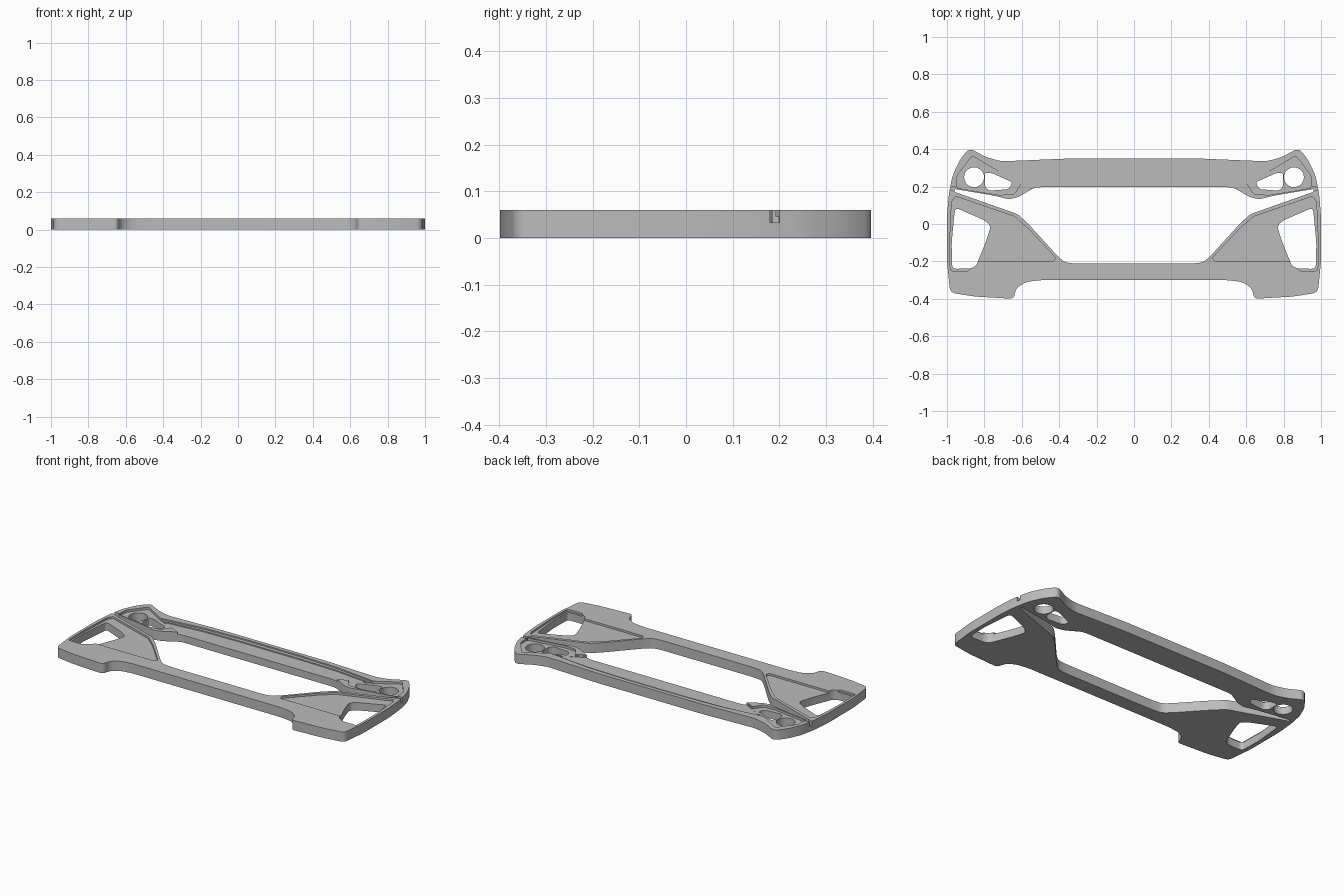
import bpy, bmesh
from mathutils import Vector

cube = bpy.data.objects.get("Cube")
if cube:
    bpy.data.objects.remove(cube, do_unlink=True)

HEIGHT = 0.06

grey = bpy.data.materials.new("plain_grey")
grey.use_nodes = True
colour = (0.5, 0.5, 0.5, 1)
grey.diffuse_color = colour
grey.node_tree.nodes["Principled BSDF"].inputs["Base Color"].default_value = colour


def rounded(points, radius, steps=5):
    """Round every corner of a closed profile."""
    pts = [Vector(p) for p in points]
    out = []
    for i, p in enumerate(pts):
        a, b = pts[i - 1] - p, pts[(i + 1) % len(pts)] - p
        r = min(radius, a.length * 0.45, b.length * 0.45)
        start, end = p + a.normalized() * r, p + b.normalized() * r
        for k in range(steps + 1):
            t = k / steps
            out.append(start * (1 - t) ** 2 + p * 2 * t * (1 - t) + end * t * t)
    return out


def slab(name, profile, z0, z1):
    """Extrude a flat profile between two heights."""
    bm = bmesh.new()
    face = bm.faces.new([bm.verts.new((p[0], p[1], z0)) for p in profile])
    top = bmesh.ops.extrude_face_region(bm, geom=[face])["geom"]
    moved = [v for v in top if isinstance(v, bmesh.types.BMVert)]
    bmesh.ops.translate(bm, verts=moved, vec=(0, 0, z1 - z0))
    bmesh.ops.recalc_face_normals(bm, faces=bm.faces)
    mesh = bpy.data.meshes.new(name)
    bm.to_mesh(mesh)
    bm.free()
    mesh.materials.append(grey)
    obj = bpy.data.objects.new(name, mesh)
    bpy.context.collection.objects.link(obj)
    return obj


def flip(points):
    return [(-x, y) for x, y in reversed(points)]


def whole(half):
    return half + flip(half)


def cut(body, profile, floor):
    """Cut a profile out of the body down to the floor height."""
    cutter = slab("cutter", profile, floor, HEIGHT + 0.05)
    cutter.hide_render = True
    mod = body.modifiers.new("cut", 'BOOLEAN')
    mod.operation, mod.solver, mod.object = 'DIFFERENCE', 'EXACT', cutter
    bpy.context.view_layer.objects.active = body
    bpy.ops.object.modifier_apply(modifier=mod.name)
    bpy.data.objects.remove(cutter, do_unlink=True)


def cut_pair(body, points, floor, radius):
    for side in (points, flip(points)):
        cut(body, rounded(side, radius), floor)


# Bumper outline
outline = [(0.35, 0.35), (0.71, 0.335), (0.79, 0.357), (0.88, 0.406), (0.93, 0.345),
           (0.97, 0.26), (0.99, 0.16), (1, 0.04), (1, -0.2), (0.983, -0.367),
           (0.85, -0.388), (0.642, -0.4), (0.632, -0.345), (0.58, -0.31), (0.5, -0.3)]
body = slab("bumper_frame", rounded(whole(outline), 0.03), 0, HEIGHT)

# Hood band: a narrow shelf and a lower panel
shelf = [(0.2, 0.325), (0.45, 0.315), (0.75, 0.28), (0.53, 0.18)]
panel = [(0.2, 0.303), (0.45, 0.297), (0.7, 0.272), (0.53, 0.18)]
cut(body, whole(shelf), 0.052)
cut(body, whole(panel), 0.045)

# Lamp pockets and side panels
lamp_pocket = [(0.865, 0.365), (0.74, 0.29), (0.6, 0.222), (0.64, 0.16), (0.72, 0.155),
               (0.95, 0.193), (0.945, 0.26)]
cut_pair(body, lamp_pocket, 0.046, 0.01)
side_panel = [(0.975, 0.12), (0.955, 0.148), (0.64, 0.04), (0.56, -0.03), (0.42, -0.18),
              (0.43, -0.2), (0.86, -0.2), (0.88, -0.25), (0.982, -0.25), (0.985, -0.1)]
cut_pair(body, side_panel, 0.048, 0.01)

# Main opening, with a thin slit reaching out below each lamp
opening = [(0.5, 0.197), (0.535, 0.193), (0.62, 0.143), (0.67, 0.132), (0.75, 0.152),
           (0.96, 0.187), (0.96, 0.172), (0.62, 0.052), (0.56, -0.005), (0.41, -0.17),
           (0.37, -0.205), (0.31, -0.212)]
cut(body, rounded(whole(opening), 0.02), -0.05)

# Side openings, lamp holes and inner lamp vents
side_opening = [(0.957, 0.088), (0.80, 0.02), (0.765, -0.01), (0.79, -0.09), (0.845, -0.225),
                (0.875, -0.238), (0.972, -0.24), (0.975, -0.1)]
cut_pair(body, side_opening, -0.05, 0.025)
lamp_hole = [(0.855 + dx, 0.25 + dy) for dx, dy in
             ((0.053, 0.053), (-0.053, 0.053), (-0.053, -0.053), (0.053, -0.053))]
vent = [(0.797, 0.275), (0.76, 0.272), (0.65, 0.223), (0.67, 0.186), (0.775, 0.178),
        (0.797, 0.2)]
cut_pair(body, vent, -0.05, 0.015)
for s in (1, -1):
    ring = bmesh.new()
    made = bmesh.ops.create_circle(ring, segments=40, radius=0.053)["verts"]
    cut(body, [(v.co.x + s * 0.855, v.co.y + 0.25) for v in made], -0.05)
    ring.free()

# Shallow notches through the outer sides
notch = [(0.945, 0.2), (1.05, 0.2), (1.05, 0.188), (0.945, 0.175)]
cut_pair(body, notch, 0.033, 0.001)

bpy.ops.object.select_all(action='DESELECT')
body.select_set(True)
bpy.context.view_layer.objects.active = body
bpy.ops.object.shade_smooth_by_angle()
